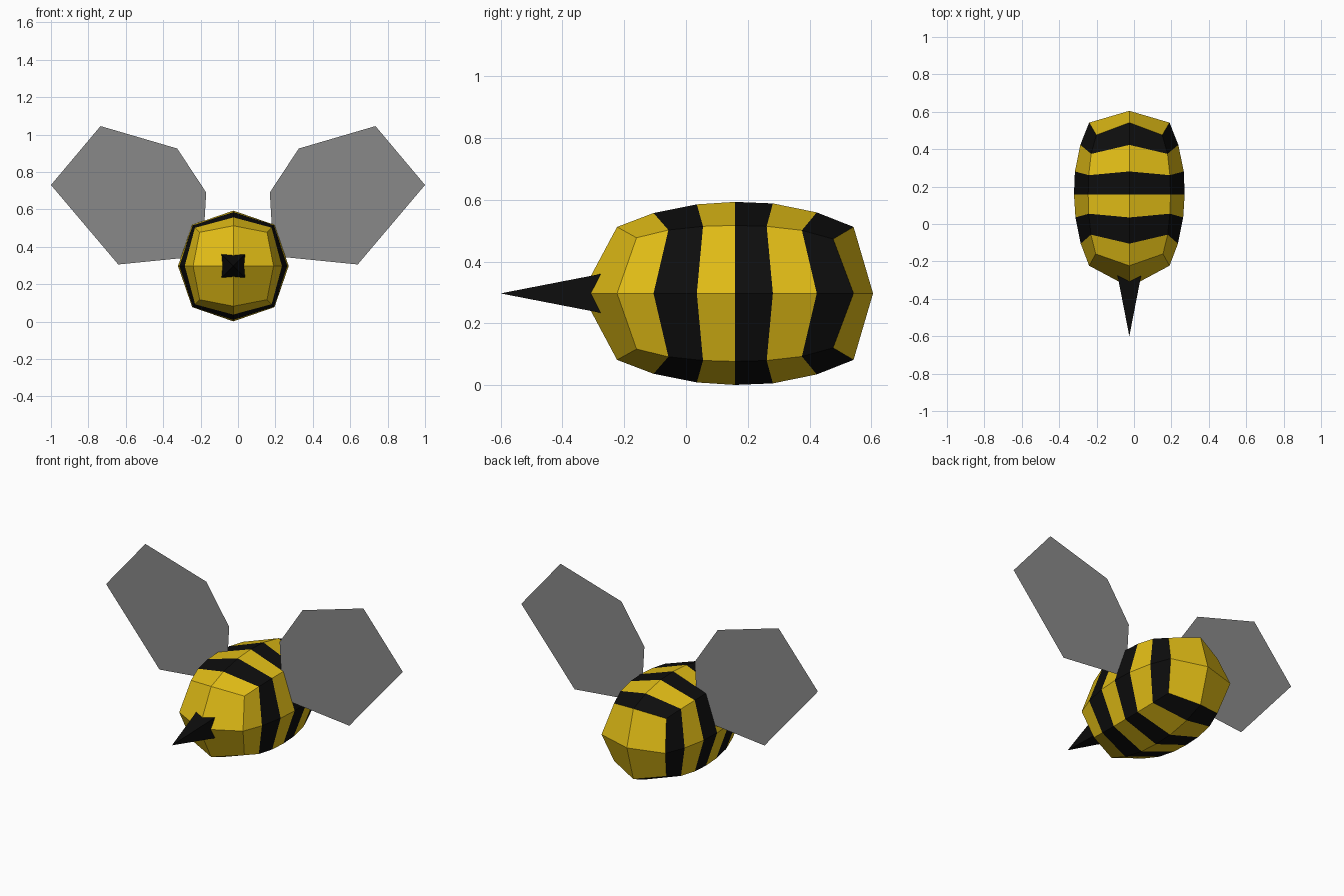
import bpy, bmesh

if "Cube" in bpy.data.objects:
    bpy.data.objects.remove(bpy.data.objects["Cube"])

CX, CZ = -0.025, 0.297   # body axis, slightly off centre


def material(name, rgb):
    m = bpy.data.materials.new(name)
    m.diffuse_color = (*rgb, 1)
    m.use_nodes = True
    m.node_tree.nodes["Principled BSDF"].inputs["Base Color"].default_value = m.diffuse_color
    return m


yellow = material("yellow", (0.76, 0.51, 0.008))
black = material("black", (0.004, 0.004, 0.004))
grey = material("wing grey", (0.25, 0.25, 0.25))


def finish(name, bm, mats, solid=True):
    if solid:
        bmesh.ops.recalc_face_normals(bm, faces=bm.faces)
    me = bpy.data.meshes.new(name)
    bm.to_mesh(me)
    bm.free()
    for m in mats:
        me.materials.append(m)
    ob = bpy.data.objects.new(name, me)
    bpy.context.collection.objects.link(ob)
    return ob


# Striped body: eight-sided rings, (side y, side radius, corner y, corner offset)
rings = [
    (-0.223, 0.215, -0.160, 0.180),
    (-0.105, 0.260, -0.057, 0.205),
    (0.035, 0.288, 0.055, 0.217),
    (0.158, 0.296, 0.158, 0.220),
    (0.281, 0.291, 0.261, 0.217),
    (0.423, 0.262, 0.375, 0.204),
    (0.542, 0.215, 0.476, 0.176),
]
dirs = [(1, 0), (1, 1), (0, 1), (-1, 1), (-1, 0), (-1, -1), (0, -1), (1, -1)]
bm = bmesh.new()
loops = []
for ys, rs, yc, rc in rings:
    loop = []
    for dx, dz in dirs:
        y, r = (yc, rc) if dx and dz else (ys, rs)
        loop.append(bm.verts.new((CX + dx * r, y, CZ + dz * r)))
    loops.append(loop)
for k in range(len(loops) - 1):
    a, b = loops[k], loops[k + 1]
    for i in range(8):
        j = (i + 1) % 8
        f = bm.faces.new((a[i], a[j], b[j], b[i]))
        f.material_index = (k + 1) % 2 if k < 1 else (k % 2)
# bands alternate, with black on every second one
for f in bm.faces:
    f.material_index = 0
for k in range(6):
    for f in list(bm.faces)[k * 8:k * 8 + 8]:
        f.material_index = 1 if k in (1, 3, 5) else 0
# end caps, four faces around a centre point
for loop, y in ((loops[0], -0.338), (loops[-1], 0.605)):
    tip = bm.verts.new((CX, y, CZ))
    for i in (0, 2, 4, 6):
        bm.faces.new((tip, loop[i], loop[i + 1], loop[(i + 2) % 8]))
finish("body", bm, [yellow, black])

# Stinger: square spike
bm = bmesh.new()
base = [bm.verts.new((CX + sx * 0.065, -0.265, CZ + sz * 0.065))
        for sx, sz in ((1, 1), (-1, 1), (-1, -1), (1, -1))]
tip = bm.verts.new((CX, -0.6, CZ))
bm.faces.new(base)
for i in range(4):
    bm.faces.new((tip, base[i], base[(i + 1) % 4]))
finish("stinger", bm, [black])

# Wings: flat mirrored hexagons
outline = [(0.19, 0.35), (0.64, 0.305), (1.0, 0.73),
           (0.735, 1.045), (0.325, 0.925), (0.17, 0.69)]
for name, s in (("right_wing", 1), ("left_wing", -1)):
    bm = bmesh.new()
    bm.faces.new([bm.verts.new((s * x, 0.158, z)) for x, z in outline[::s]])
    finish(name, bm, [grey], solid=False)
